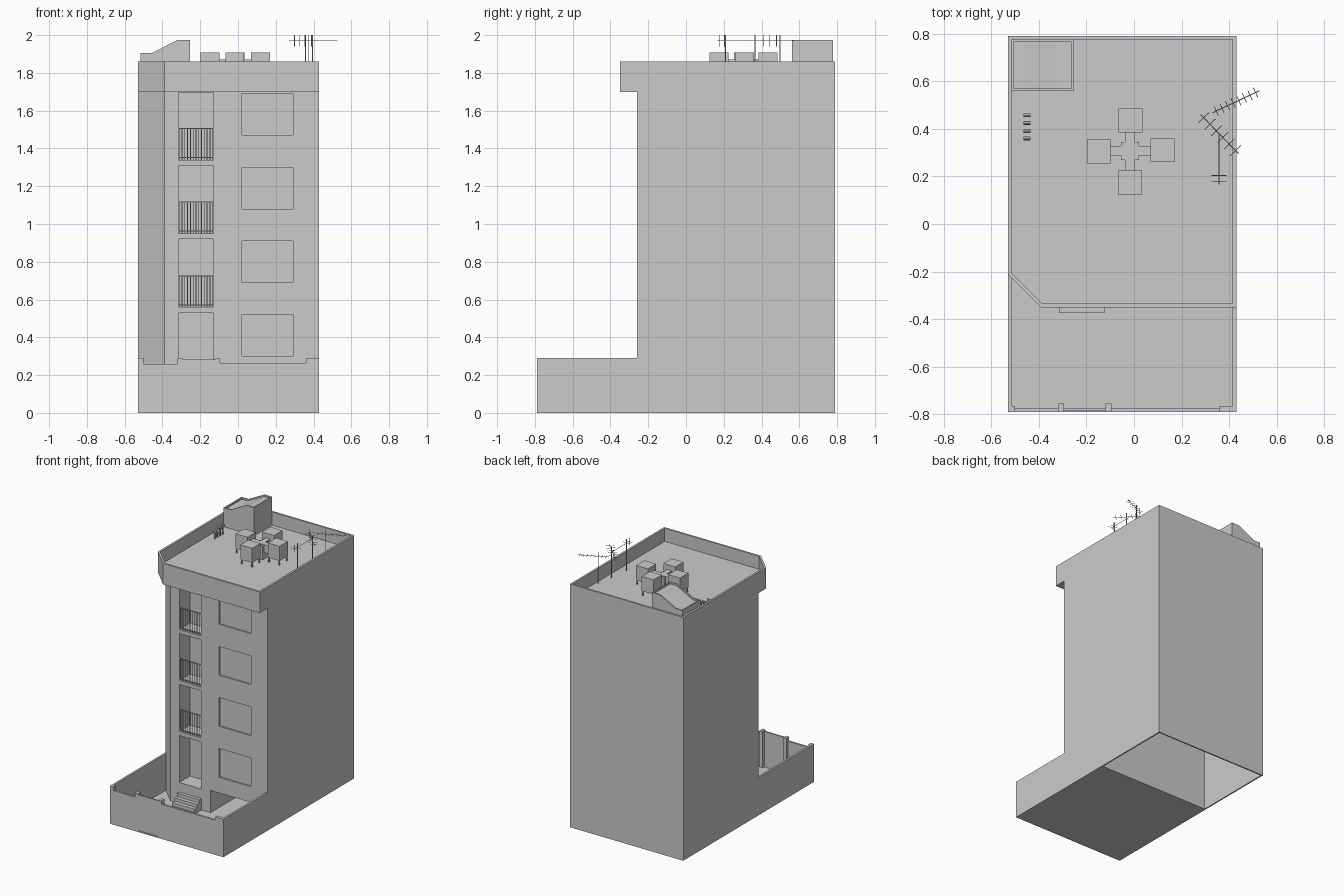
import bpy, bmesh, math
from mathutils import Vector

if "Cube" in bpy.data.objects:
    bpy.data.objects.remove(bpy.data.objects["Cube"])

concrete = bpy.data.materials.new("light_grey_concrete")
concrete.use_nodes = True
GREY = (0.6, 0.6, 0.6, 1)
concrete.diffuse_color = GREY
concrete.node_tree.nodes["Principled BSDF"].inputs["Base Color"].default_value = GREY


def finish(name, bm):
    bmesh.ops.recalc_face_normals(bm, faces=bm.faces)
    mesh = bpy.data.meshes.new(name)
    bm.to_mesh(mesh)
    bm.free()
    mesh.materials.append(concrete)
    ob = bpy.data.objects.new(name, mesh)
    bpy.context.collection.objects.link(ob)
    return ob


def add_prism(bm, pts, vec):
    """Extrude a closed 3D outline along a vector."""
    face = bm.faces.new([bm.verts.new(p) for p in pts])
    out = bmesh.ops.extrude_face_region(bm, geom=[face])
    verts = [g for g in out["geom"] if isinstance(g, bmesh.types.BMVert)]
    bmesh.ops.translate(bm, verts=verts, vec=vec)


def add_box(bm, x0, x1, y0, y1, z0, z1):
    add_prism(bm, [(x0, y0, z0), (x1, y0, z0), (x1, y1, z0), (x0, y1, z0)], (0, 0, z1 - z0))


def add_rod(bm, a, b, r=0.002, sides=4):
    a, b = Vector(a), Vector(b)
    d = b - a
    rot = d.to_track_quat('Z', 'Y').to_matrix().to_4x4()
    rot.translation = (a + b) / 2
    bmesh.ops.create_cone(bm, cap_ends=True, segments=sides, radius1=r, radius2=r,
                          depth=d.length, matrix=rot)


def boxes(name, items):
    bm = bmesh.new()
    for it in items:
        add_box(bm, *it)
    return finish(name, bm)


def slab(name, outline, z0, z1):
    bm = bmesh.new()
    add_prism(bm, [(x, y, z0) for x, y in outline], (0, 0, z1 - z0))
    return finish(name, bm)


def cut(ob, cutter):
    cutter.hide_render = True
    mod = ob.modifiers.new("cut", 'BOOLEAN')
    mod.operation, mod.solver, mod.object = 'DIFFERENCE', 'EXACT', cutter
    bpy.context.view_layer.objects.active = ob
    bpy.ops.object.modifier_apply(modifier=mod.name)
    bpy.data.objects.remove(cutter)


L, R, FRONT, BACK, WALL, STOREY = -0.53, 0.43, -0.26, 0.79, -0.79, 0.39
NX0, NX1 = -0.315, -0.13
floors = [0.17 + STOREY * i for i in range(4)]

# Building shaft with one chamfered front corner
body = slab("building_body", [(L, -0.12), (-0.39, FRONT), (R, FRONT), (R, BACK), (L, BACK)], 0, 1.70)

# Balcony niches, shallow windows, garage opening and hollow rear
holes = [(NX0, NX1, -0.4, -0.13, z, z + (0.36 if i < 3 else 0.355)) for i, z in enumerate(floors)]
holes += [(0.02, 0.29, -0.4, FRONT + 0.012, z + 0.13, z + 0.35) for z in floors]
holes += [(-0.05, R - 0.015, -0.4, 0.14, -0.1, 0.18), (L + 0.01, R - 0.01, 0.16, BACK - 0.01, -0.1, 1.69)]
for h in holes:
    cut(body, boxes("cutter", [h]))

# Overhanging roof with sunken deck and parapet
roof = slab("roof_parapet", [(L, -0.21), (-0.39, -0.35), (R, -0.35), (R, BACK), (L, BACK)], 1.70, 1.86)
cut(roof, slab("cutter", [(-0.515, -0.204), (-0.384, -0.335), (R - 0.015, -0.335),
                          (R - 0.015, BACK - 0.015), (-0.515, BACK - 0.015)], 1.76, 2))

# Courtyard ground, walls, posts and gate
boxes("courtyard_floor", [(L, R, WALL, 0.16, 0, 0.01)])
boxes("side_walls", [(L, L + 0.015, WALL, -0.12, 0, 0.29), (R - 0.015, R, WALL, FRONT, 0, 0.29)])
boxes("front_wall", [(-0.50, -0.32, WALL, -0.775, 0, 0.26), (-0.095, 0.36, WALL, -0.775, 0, 0.265)])
boxes("wall_posts", [(L, -0.50, WALL, -0.765, 0, 0.29), (0.36, R, WALL, -0.765, 0, 0.29),
                     (-0.32, -0.295, WALL, -0.755, 0, 0.29), (-0.12, -0.095, WALL, -0.755, 0, 0.29)])
boxes("gate", [(-0.295, -0.12, -0.785, -0.775, 0, 0.282)])

# Entrance stairs
STEPS = 7
boxes("entrance_stairs", [(NX0, NX1 + 0.005 if i < 4 else NX1, -0.375 + 0.03 * i, -0.15, 0,
                           0.17 * (i + 1) / STEPS) for i in range(STEPS)])

# Balcony railings
for n, z in enumerate(floors[1:]):
    bm = bmesh.new()
    y = FRONT + 0.008
    for i in range(13):
        x = NX0 + 0.004 + (NX1 - NX0 - 0.008) * i / 12
        add_rod(bm, (x, y, z), (x, y, z + 0.165), 0.0022)
    for h in (0.012, 0.165):
        add_box(bm, NX0, NX1, y - 0.003, y + 0.003, z + h - 0.003, z + h + 0.003)
    finish(f"balcony_railing_{n + 1}", bm)

# Rooftop stair house with sloped, rimmed roof
HX0, HX1, HY0, HY1 = -0.515, -0.255, 0.56, 0.778
slope = [(HX0, 1.905), (-0.455, 1.905), (-0.32, 1.975), (HX1, 1.975)]
bm = bmesh.new()
add_prism(bm, [(x, HY0, z) for x, z in [(HX0, 1.755)] + slope + [(HX1, 1.755)]], (0, HY1 - HY0, 0))
house = finish("stair_house", bm)
bm = bmesh.new()
inner = [(min(max(x, HX0 + 0.01), HX1 - 0.01), z - 0.012) for x, z in slope]
add_prism(bm, [(x, HY0 + 0.01, z) for x, z in inner + [(HX1 - 0.01, 2.1), (HX0 + 0.01, 2.1)]],
          (0, HY1 - HY0 - 0.02, 0))
cut(house, finish("cutter", bm))

# Four cooling units on legs, joined by a cross of ducts
CX, CY = -0.017, 0.307
units = [(-0.015, 0.435), (-0.148, 0.305), (0.12, 0.31), (-0.017, 0.175)]
for n, (x, y) in enumerate(units):
    parts = [(x - 0.05, x + 0.05, y - 0.05, y + 0.05, 1.795, 1.907)]
    for sx in (-1, 1):
        for sy in (-1, 1):
            px, py = x + sx * 0.044, y + sy * 0.044
            parts.append((px - 0.004, px + 0.004, py - 0.004, py + 0.004, 1.76, 1.795))
    boxes(f"cooling_unit_{n + 1}", parts)
boxes("duct_cross", [(CX - 0.09, CX + 0.09, CY - 0.02, CY + 0.02, 1.81, 1.87),
                     (CX - 0.02, CX + 0.02, CY - 0.085, CY + 0.085, 1.81, 1.87),
                     (CX - 0.038, CX + 0.038, CY - 0.038, CY + 0.038, 1.76, 1.865)])

# Small vent pipes with caps
bm = bmesh.new()
for y, h in ((0.36, 0.05), (0.39, 0.04), (0.425, 0.06), (0.457, 0.07)):
    add_rod(bm, (-0.45, y, 1.76), (-0.45, y, 1.76 + h), 0.006, 8)
    add_rod(bm, (-0.465, y, 1.76 + h), (-0.435, y, 1.76 + h), 0.008, 8)
finish("roof_vents", bm)

# Antennas: mast, boom, crossed elements
antennas = [((0.395, 0.498), (0.33, 0.468), (0.527, 0.56), 8),
            ((0.375, 0.365), (0.28, 0.46), (0.44, 0.295), 6),
            ((0.357, 0.21), (0.357, 0.38), (0.357, 0.165), 2)]
for n, (mast, a, b, count) in enumerate(antennas):
    bm = bmesh.new()
    z = 1.97
    add_rod(bm, (*mast, 1.76), (*mast, 2.0), 0.0025, 6)
    a, b = Vector((*a, z)), Vector((*b, z))
    add_rod(bm, a, b)
    d = (b - a).normalized()
    side = Vector((-d.y, d.x, 0)) * (0.032 if count < 8 else 0.022)
    for i in range(count):
        p = a.lerp(b, 0.08 + 0.84 * i / (count - 1)) if count > 2 else a.lerp(b, 0.82 + 0.12 * i)
        add_rod(bm, p - side, p + side, 0.0015)
    for t in (0.12, 0.3) if count > 2 else (0.82, 0.94):
        p = a.lerp(b, t)
        add_rod(bm, p - Vector((0, 0, 0.03)), p + Vector((0, 0, 0.03)), 0.0015)
    finish(f"antenna_{n + 1}", bm)
